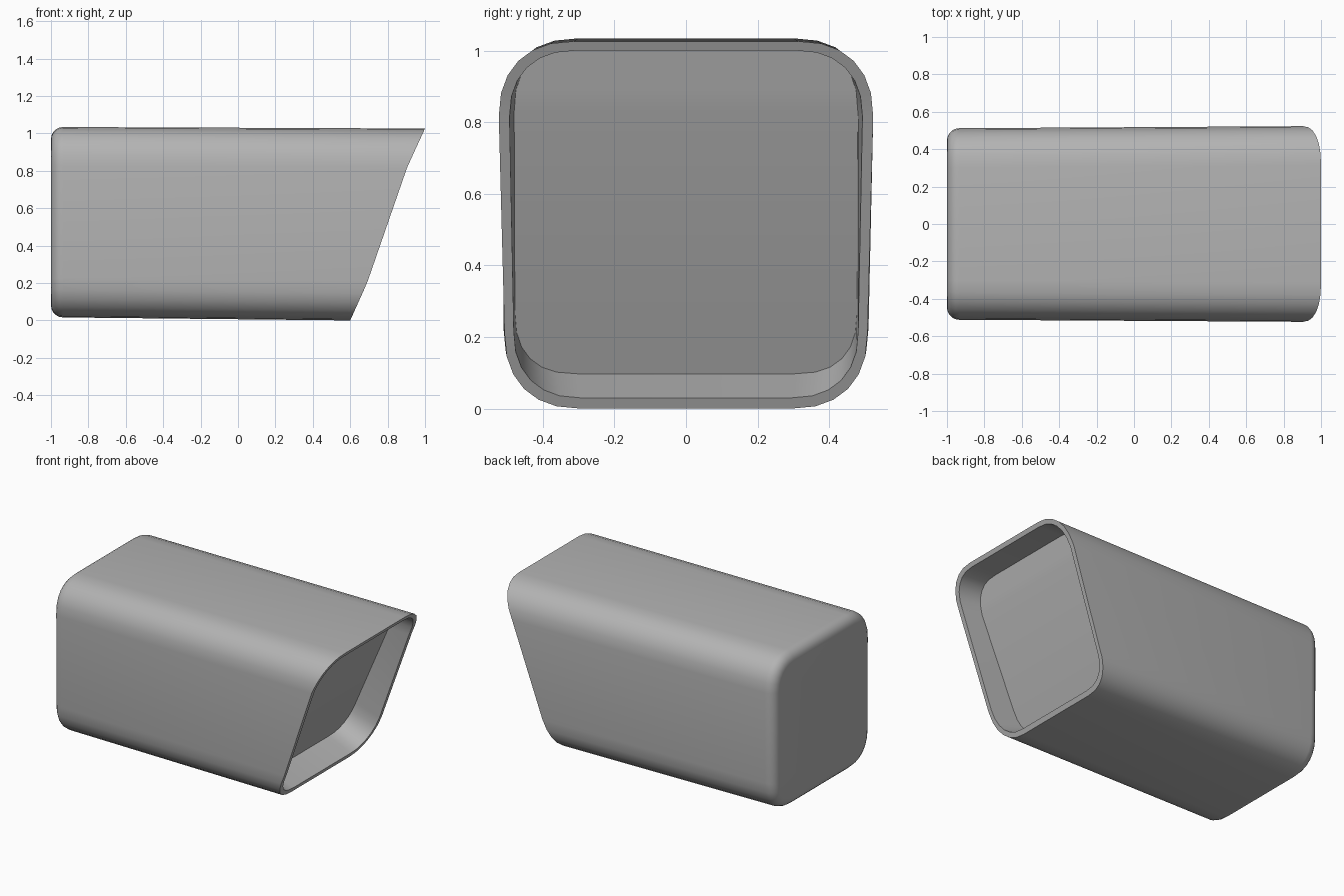
import bpy, bmesh, math

if "Cube" in bpy.data.objects:
    bpy.data.objects.remove(bpy.data.objects["Cube"])

SEG = 6          # segments per rounded corner
N = 4 * (SEG + 1)
MOUTH = [(0.0, 0.6), (0.2, 0.69), (0.82, 0.905), (1.026, 1.0)]        # (z, x)
PANEL = [(0.097, 0.45), (0.27, 0.525), (0.83, 0.765), (1.005, 0.815)]


def slant(pts, z):
    """x position of a slanted side profile at height z."""
    for (z0, x0), (z1, x1) in zip(pts, pts[1:]):
        if z <= z1 or z1 == pts[-1][0]:
            return x0 + (x1 - x0) * (z - z0) / (z1 - z0)


def section(bottom, top, w_low, w_high, r, p=0.87):
    """Mirrored soft-square profile as (y, z): right side up, left side down."""
    right = []
    arc = [math.pi / 2 * i / SEG for i in range(SEG + 1)]
    s = [math.sin(a) ** p for a in arc]
    c = s[::-1]
    for u, v in zip(s, c):
        right.append((w_low - r + r * u, bottom + r - r * v))
    for u, v in zip(s, c):
        right.append((w_high - r + r * v, top - r + r * u))
    return right + [(-y, z) for y, z in reversed(right)]


bm = bmesh.new()
rings = []


def add_ring(profile, x_of):
    rings.append([bm.verts.new((x_of(z), y, z)) for y, z in profile])


def cap(ring):
    for k in range(N // 2 - 1):
        bm.faces.new((ring[k], ring[k + 1], ring[N - 2 - k], ring[N - 1 - k]))


# rounded back end
R = 0.065
for i in range(6):
    a = math.pi / 2 * i / 5
    ins = R * (1 - math.sin(a))
    x = -1 + R * (1 - math.cos(a))
    add_ring(section(0.016 + ins, 1.034 - ins, 0.51 - ins, 0.512 - ins, 0.21 - ins),
             lambda z, x=x: x)

# slanted mouth: outer rim, inner rim, recessed panel
add_ring(section(0.0, 1.026, 0.507, 0.523, 0.21), lambda z: slant(MOUTH, z))
add_ring(section(0.03, 1.0, 0.481, 0.493, 0.185), lambda z: slant(MOUTH, z))
add_ring(section(0.097, 1.005, 0.478, 0.48, 0.175, 0.8), lambda z: slant(PANEL, z))

# skin the rings and close both ends
for a, b in zip(rings, rings[1:]):
    for k in range(N):
        j = (k + 1) % N
        bm.faces.new((a[k], a[j], b[j], b[k]))
cap(rings[0])
cap(rings[-1])
bmesh.ops.recalc_face_normals(bm, faces=bm.faces)

mesh = bpy.data.meshes.new("housing")
bm.to_mesh(mesh)
bm.free()
housing = bpy.data.objects.new("housing", mesh)
bpy.context.collection.objects.link(housing)

# darker grey finish
grey = bpy.data.materials.new("dark_grey")
grey.diffuse_color = (0.45, 0.45, 0.45, 1)
grey.use_nodes = True
grey.node_tree.nodes["Principled BSDF"].inputs["Base Color"].default_value = grey.diffuse_color
mesh.materials.append(grey)

bpy.context.view_layer.objects.active = housing
housing.select_set(True)
bpy.ops.object.shade_smooth_by_angle(angle=math.radians(30))
